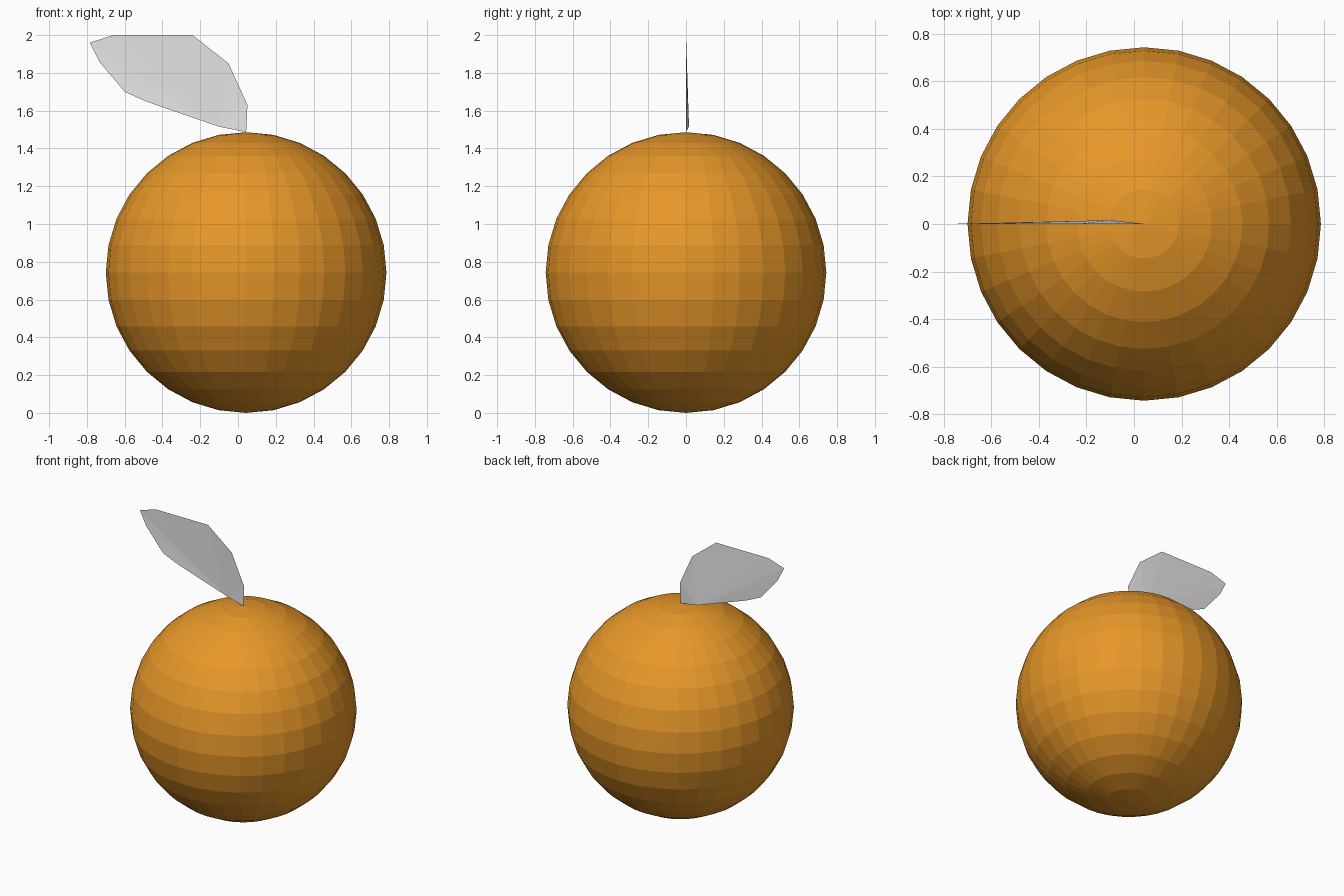
import bpy, bmesh
from mathutils import Matrix

if "Cube" in bpy.data.objects:
    bpy.data.objects.remove(bpy.data.objects["Cube"])


def make_object(name, bm, colour_name, colour):
    mesh = bpy.data.meshes.new(name)
    bm.to_mesh(mesh)
    bm.free()
    mat = bpy.data.materials.new(colour_name)
    mat.diffuse_color = (*colour, 1)
    mat.use_nodes = True
    mat.node_tree.nodes["Principled BSDF"].inputs["Base Color"].default_value = mat.diffuse_color
    mesh.materials.append(mat)
    obj = bpy.data.objects.new(name, mesh)
    bpy.context.collection.objects.link(obj)
    return obj


# Fruit body: flat-shaded globe
R = 0.743
bm = bmesh.new()
bmesh.ops.create_uvsphere(bm, u_segments=32, v_segments=16, radius=R,
                          matrix=Matrix.Translation((0.043, 0, R)))
make_object("fruit", bm, "orange", (0.8, 0.31, 0.022))

# Leaf: thin upright sheet, fanned from a slightly bent fold point (first entry)
outline = [(-0.10, 0.016, 1.515), (-0.49, 0.003, 1.65), (-0.60, 0, 1.70),
           (-0.735, 0, 1.86), (-0.785, 0, 1.96), (-0.66, 0, 2.0),
           (-0.24, 0, 2.0), (-0.05, 0, 1.85), (0.05, 0, 1.63), (0.043, 0, 1.487)]
bm = bmesh.new()
verts = [bm.verts.new(p) for p in outline]
for a, b in zip(verts[1:], verts[2:]):
    bm.faces.new((verts[0], b, a))
bmesh.ops.recalc_face_normals(bm, faces=bm.faces)
if sum(f.normal.y for f in bm.faces) > 0:
    bmesh.ops.reverse_faces(bm, faces=bm.faces)
make_object("leaf", bm, "light grey", (0.8, 0.8, 0.8))
